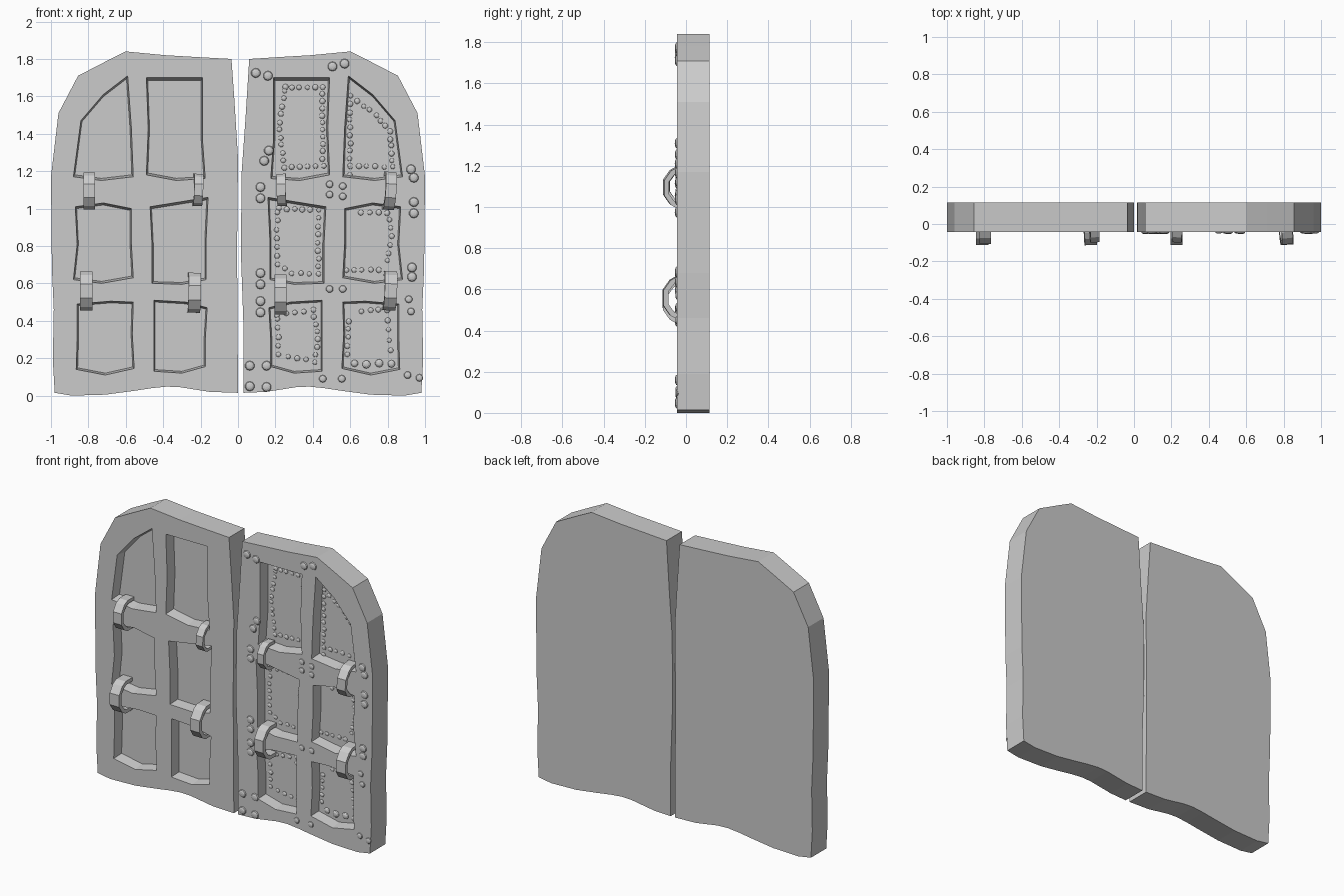
import bpy, bmesh, math, random
from mathutils import Vector, Matrix

if "Cube" in bpy.data.objects:
    bpy.data.objects.remove(bpy.data.objects["Cube"])

random.seed(3)
FRONT, BACK, FLOOR = -0.043, 0.115, 0.027


def loft(bm, rings):
    """Closed solid through matching rings of points."""
    vs = [[bm.verts.new(p) for p in r] for r in rings]
    n = len(vs[0])
    bm.faces.new(vs[0])
    bm.faces.new(vs[-1][::-1])
    for a, b in zip(vs, vs[1:]):
        for i in range(n):
            j = (i + 1) % n
            bm.faces.new((a[i], b[i], b[j], a[j]))


def finish(bm, name):
    bmesh.ops.recalc_face_normals(bm, faces=bm.faces)
    me = bpy.data.meshes.new(name)
    bm.to_mesh(me)
    bm.free()
    ob = bpy.data.objects.new(name, me)
    bpy.context.collection.objects.link(ob)
    return ob


# Outlines in hundredths of a unit (x, z), drawn for the right leaf
OUTER = [(22, 181), (39, 182), (60, 184), (71, 178.5), (85.5, 171), (96, 151),
         (100, 117), (99.5, 68), (98.5, 46), (99, 19), (98, 1.5), (89, 0),
         (71, .5), (56, 2.5), (46, 4), (38, 4.8), (31, 4.5), (15, 2)]
SEAM = {1: [(3, 1.5), (3, 35), (1.5, 78), (2, 120), (4, 148), (6, 180)],
        -1: [(0, 1.5), (.5, 78), (0, 127), (2, 159), (3.5, 180)]}
PANELS = [
    [(59, 171), (72, 161), (84, 147), (86, 132), (88, 117), (73, 115), (56, 117), (57, 143)],
    [(19, 170), (49, 170), (48, 143), (49, 118), (33, 115), (17.5, 116), (19, 137)],
    [(57, 100), (72, 103), (87, 101), (86, 81), (88, 62), (73, 60), (56, 63), (57, 81)],
    [(16, 106), (47, 101), (46, 81), (46, 60), (30, 59.5), (17, 62), (17, 84)],
    [(56, 50), (68, 50.5), (86, 49), (86, 30), (86.5, 14), (71, 11), (55.5, 14.5), (56.5, 33)],
    [(16.5, 47), (28, 50), (45, 51), (45, 33), (45, 13), (30, 12), (17.5, 15.5), (17.5, 30)],
]


def ring(pts, side, y, scale=1.0):
    cx = sum(p[0] for p in pts) / len(pts)
    cz = sum(p[1] for p in pts) / len(pts)
    return [Vector((side * (cx + (x - cx) * scale) / 100, y, (cz + (z - cz) * scale) / 100))
            for x, z in pts]


# Door leaves with six sunken panels each
for side, label in ((-1, "left"), (1, "right")):
    bm = bmesh.new()
    outline = OUTER + SEAM[side]
    loft(bm, [ring(outline, side, FRONT), ring(outline, side, BACK)])
    door = finish(bm, label + "_door")
    bm = bmesh.new()
    for p in PANELS:
        loft(bm, [ring(p, side, 2 * FRONT - FLOOR, 1.05), ring(p, side, FLOOR, 0.95)])
    cutter = finish(bm, label + "_panel_cutter")
    cutter.hide_render = True
    mod = door.modifiers.new("panels", 'BOOLEAN')
    mod.operation, mod.solver, mod.object = 'DIFFERENCE', 'EXACT', cutter
    bpy.context.view_layer.objects.active = door
    bpy.ops.object.modifier_apply(modifier=mod.name)
    bpy.data.objects.remove(cutter)

# Faceted straps wrapping the cross rails (half section y, z)
HALF = [(.03, .11), (-.044, .11), (-.08, .09), (-.115, .04)]
INNER = [(.03, .085), (-.036, .085), (-.062, .07), (-.09, .032)]
SECTION = HALF + [(y, -z) for y, z in HALF[::-1]] + [(y, -z) for y, z in INNER] + INNER[::-1]
# x, z, width, size, yaw
STRAPS = [(-.795, 1.095, .06, .9, 0), (-.215, 1.10, .048, .78, 6),
          (.235, 1.10, .048, .78, -6), (.807, 1.095, .058, .92, 12),
          (-.812, .56, .068, .95, 0), (-.235, .55, .066, .97, 4),
          (.228, .54, .064, .97, 0), (.81, .56, .066, .95, 8)]
for i, (x, z, w, s, yaw) in enumerate(STRAPS):
    bm = bmesh.new()
    dy = -.04 * (1 - s)
    loft(bm, [[Vector((sx * w / 2, py * s + dy, pz * s)) for py, pz in SECTION] for sx in (-1, 1)])
    strap = finish(bm, "strap_%d" % (i + 1))
    strap.location = (x, 0, z)
    strap.rotation_euler = (0, math.radians(yaw / 3), math.radians(yaw / 2))


def rivet(bm, x, y, z, r, flat):
    m = Matrix.Translation((x, y, z)) @ Matrix.Diagonal((r, r * flat, r, 1)) \
        @ Matrix.Rotation(math.pi / 2, 4, 'X')
    bmesh.ops.create_uvsphere(bm, u_segments=10, v_segments=6, radius=1, matrix=m)


# Large rivets on the right frame
BIG = [(9.5, 172.5), (16, 171), (50.5, 176), (57, 177.5), (16.5, 131), (14, 125.5),
       (12, 111.5), (12, 105.5), (12, 65.5), (12, 59.5), (12, 50.5), (12, 44.5),
       (6.3, 16), (15.3, 16), (6.3, 5), (15.3, 4.6), (93, 68.5), (93, 63.5),
       (94, 103.5), (94, 97.5), (92.5, 121), (94, 116.5)]
MEDIUM = [(45.3, 9), (55.5, 9), (90.7, 11), (97, 9.5), (92.5, 45), (91.3, 51.5),
          (49, 113), (49, 107.5), (56, 112), (56, 106.5), (49, 57), (56, 57)]
bm = bmesh.new()
for pts, r in ((BIG, .026), (MEDIUM, .02)):
    for x, z in pts:
        rivet(bm, x / 100, FRONT, z / 100, r, .45)
finish(bm, "frame_rivets")

# Small rivets following paths on the right panels: radius, spacing, path
ROWS = [
    (.014, .042, [(60, 118), (60, 160), (74, 150), (81, 141), (82.5, 122), (60, 123)]),
    (.014, .040, [(25, 165), (45, 165), (45.5, 123), (25, 122), (22, 142), (25, 163)]),
    (.014, .048, [(66, 98), (80, 98), (82, 85), (80, 72), (75, 67), (58, 67)]),
    (.014, .045, [(22, 100), (43, 99), (43, 65), (29, 65.5), (21, 70), (21, 98)]),
    (.020, .060, [(62, 17), (82, 17)]),
    (.014, .050, [(81.5, 24), (80, 46), (66, 45)]),
    (.014, .050, [(59, 40), (58.5, 22)]),
    (.014, .045, [(21, 43), (40, 46), (43, 30), (41, 18), (22, 22), (21, 41)]),
]
bm = bmesh.new()
for r, step, path in ROWS:
    pts = [Vector(p) / 100 for p in path]
    for a, b in zip(pts, pts[1:]):
        n = max(1, round((b - a).length / step))
        for k in range(n):
            p = a.lerp(b, k / n)
            rivet(bm, p.x + random.uniform(-.004, .004), FLOOR,
                  p.y + random.uniform(-.004, .004), r * random.uniform(.9, 1.15), .6)
    rivet(bm, pts[-1].x, FLOOR, pts[-1].y, r, .6)
finish(bm, "panel_rivets")
